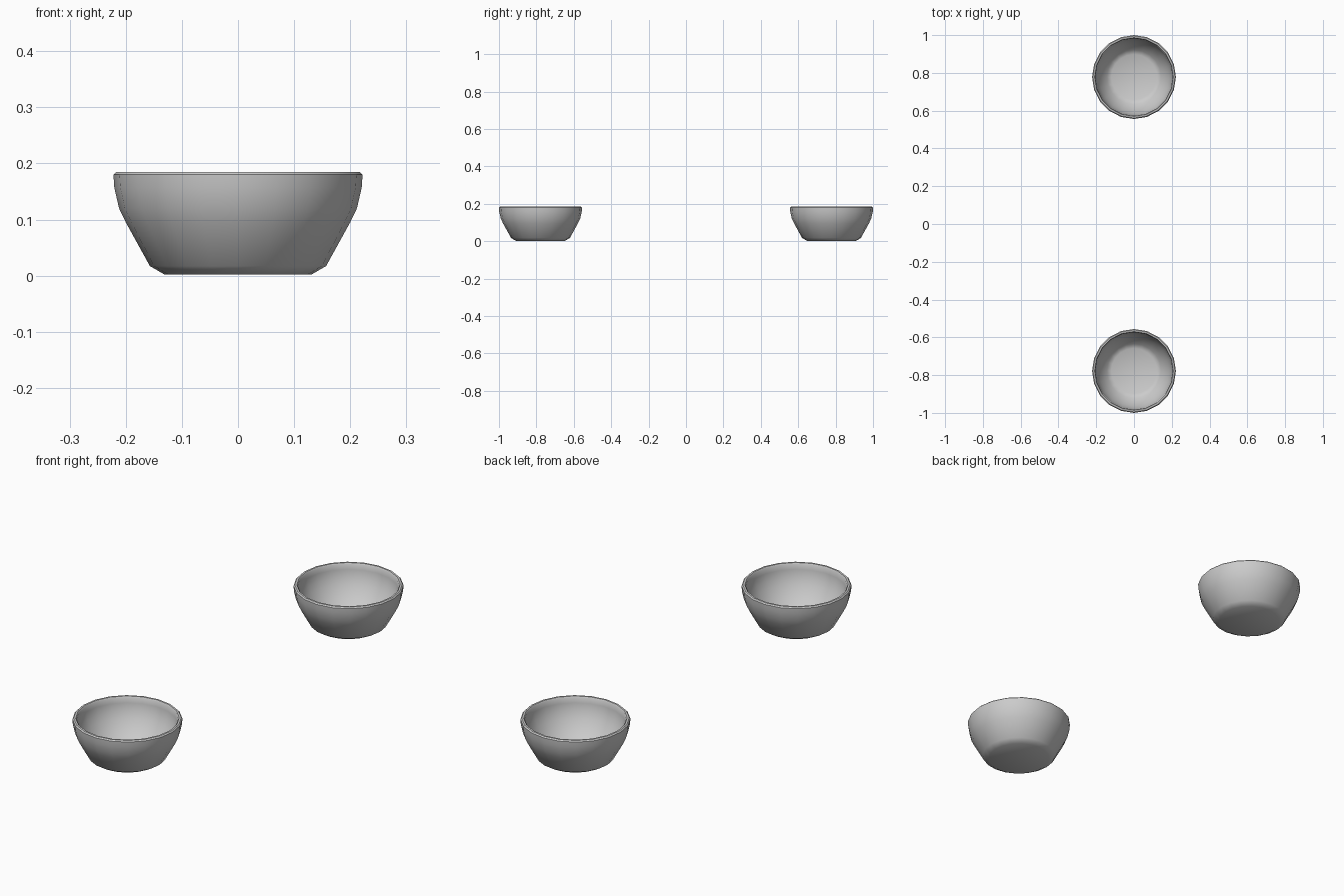
import bpy, bmesh, math

if "Cube" in bpy.data.objects:
    bpy.data.objects.remove(bpy.data.objects["Cube"])

SIDES = 20
# Bowl half-section (radius, height): underside, outer wall, rim, inner wall, floor
PROFILE = [(0, 0.002), (0.131, 0.002), (0.157, 0.017), (0.200, 0.095), (0.212, 0.120),
           (0.2205, 0.157), (0.222, 0.180), (0.217, 0.185), (0.209, 0.185),
           (0.205, 0.180), (0.204, 0.157), (0.196, 0.123), (0.184, 0.098),
           (0.144, 0.028), (0.120, 0.017), (0, 0.017)]


def bowl(name, y):
    bm = bmesh.new()
    verts = [bm.verts.new((r, 0, z)) for r, z in PROFILE]
    edges = [bm.edges.new(pair) for pair in zip(verts, verts[1:])]
    bmesh.ops.spin(bm, geom=verts + edges, cent=(0, 0, 0), axis=(0, 0, 1),
                   angle=math.tau, steps=SIDES, use_duplicate=False)
    bmesh.ops.remove_doubles(bm, verts=bm.verts, dist=0.0005)
    bmesh.ops.recalc_face_normals(bm, faces=bm.faces)
    mesh = bpy.data.meshes.new(name)
    bm.to_mesh(mesh)
    bm.free()
    obj = bpy.data.objects.new(name, mesh)
    obj.location.y = y
    bpy.context.collection.objects.link(obj)
    bpy.ops.object.select_all(action='DESELECT')
    obj.select_set(True)
    bpy.context.view_layer.objects.active = obj
    bpy.ops.object.shade_smooth_by_angle(angle=math.radians(40))


# Matching pair, front and back
bowl("front_bowl", -0.778)
bowl("back_bowl", 0.778)
